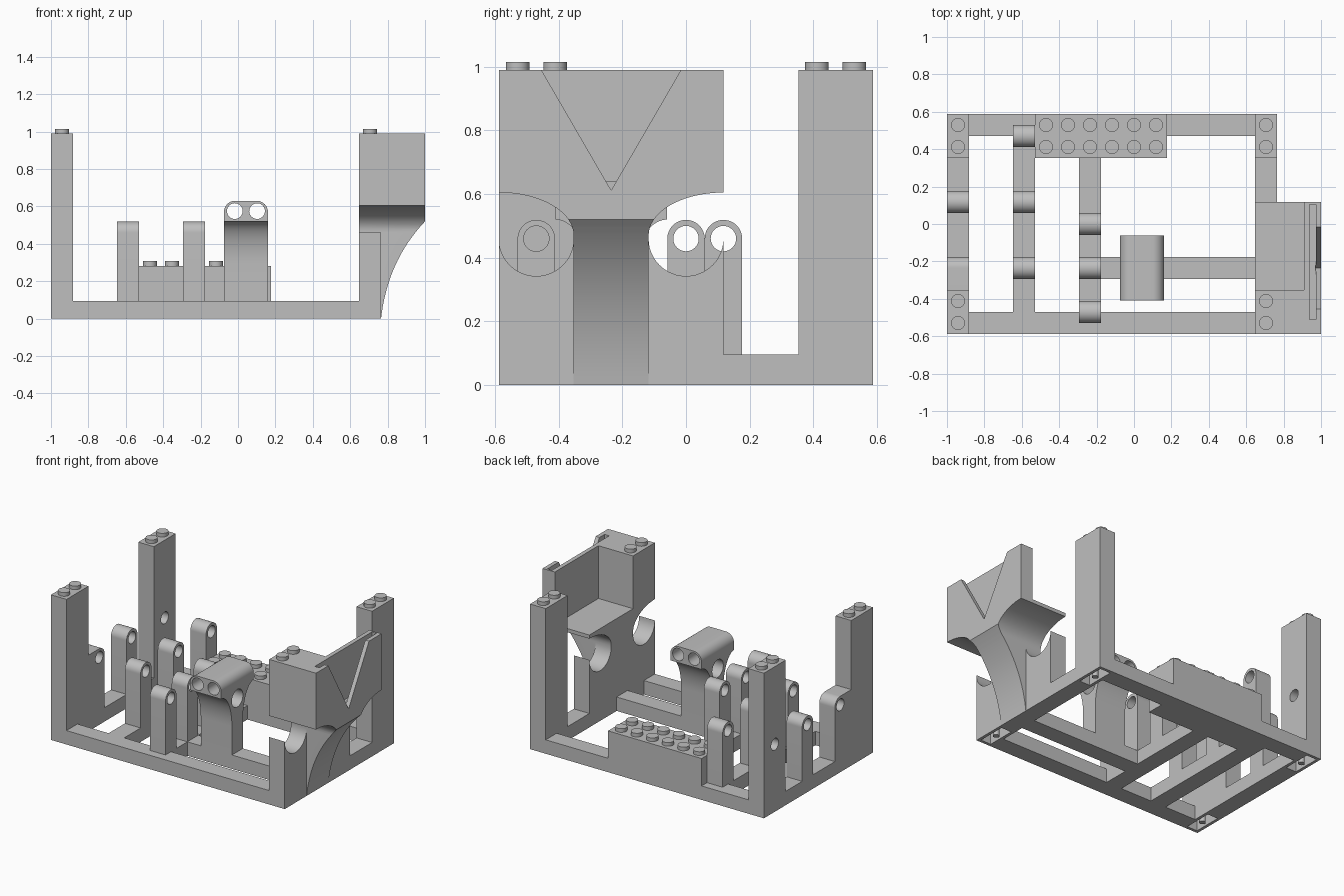
import bpy, bmesh, math
from mathutils import Vector

cube = bpy.data.objects.get("Cube")
if cube:
    bpy.data.objects.remove(cube, do_unlink=True)

U = 2 / 17                # one stud pitch
H = 0.095                 # rail height
TOP = 0.99                # tower height
HOLE_Z = 0.46

grey = bpy.data.materials.new("plain grey")
grey.use_nodes = True
colour = (0.52, 0.52, 0.52, 1)
grey.diffuse_color = colour
grey.node_tree.nodes["Principled BSDF"].inputs["Base Color"].default_value = colour


def gx(i):
    return -1 + i * U


def prism(name, points, axis, lo, hi):
    """Extrude a 2D outline along an axis; outline uses the other two axes in order."""
    def place(p, d):
        return {"x": (d, p[0], p[1]), "y": (p[0], d, p[1]), "z": (p[0], p[1], d)}[axis]
    bm = bmesh.new()
    face = bm.faces.new([bm.verts.new(place(p, lo)) for p in points])
    out = bmesh.ops.extrude_face_region(bm, geom=[face])
    shift = Vector(place((0, 0), hi - lo))
    bmesh.ops.translate(bm, vec=shift, verts=[v for v in out["geom"] if isinstance(v, bmesh.types.BMVert)])
    bmesh.ops.recalc_face_normals(bm, faces=bm.faces)
    mesh = bpy.data.meshes.new(name)
    bm.to_mesh(mesh)
    bm.free()
    mesh.materials.append(grey)
    ob = bpy.data.objects.new(name, mesh)
    bpy.context.collection.objects.link(ob)
    return ob


def box(name, x, y, z):
    return prism(name, [(x[0], y[0]), (x[1], y[0]), (x[1], y[1]), (x[0], y[1])], "z", *z)


def arc(c, rx, ry, start, end, n=16):
    angles = [math.radians(start + (end - start) * k / n) for k in range(n + 1)]
    return [(c[0] + rx * math.cos(a), c[1] + ry * math.sin(a)) for a in angles]


def rod(name, c, r, axis, lo, hi):
    return prism(name, arc(c, r, r, 0, 360, 32)[:-1], axis, lo, hi)


def select(ob):
    bpy.ops.object.select_all(action="DESELECT")
    ob.select_set(True)
    bpy.context.view_layer.objects.active = ob


def cut(ob, *cutters):
    select(ob)
    for c in cutters:
        c.hide_render = True
        mod = ob.modifiers.new("cut", "BOOLEAN")
        mod.operation, mod.solver, mod.object = "DIFFERENCE", "EXACT", c
        bpy.ops.object.modifier_apply(modifier=mod.name)
        bpy.data.objects.remove(c, do_unlink=True)
    return ob


def smooth(ob):
    select(ob)
    bpy.ops.object.shade_smooth_by_angle(angle=math.radians(30))


def stud(x, y, z):
    smooth(rod("stud", (x, y), 0.037, "z", z - 0.005, z + 0.025))


def socket(ob, x, y):
    """Hollow the underside of a tower and leave a small tube in it."""
    t = 0.02
    cut(ob, box("pocket", (x + t, x + U - t), (y + t, y + 2 * U - t), (-0.1, 0.07)))
    smooth(rod("socket_pin", (x + U / 2, y + U), 0.02, "z", 0, 0.08))


# base frame; the corners are filled by the towers
for name, x, y in [
    ("front_rail", (gx(1), gx(14)), (-5 * U, -4 * U)),
    ("back_rail_left", (gx(10), gx(14)), (4 * U, 5 * U)),
    ("back_rail_right", (gx(1), gx(4)), (4 * U, 5 * U)),
    ("outer_side_rail", (gx(0), gx(1)), (-3 * U, 3 * U)),
    ("inner_side_rail", (gx(14), gx(15)), (U, 3 * U)),
    ("cross_rail_outer", (gx(3), gx(4)), (-4 * U, 4 * U)),
    ("cross_rail_middle", (gx(6), gx(7)), (-4 * U, 3 * U)),
    ("long_rail", (gx(7), gx(14)), (-2.5 * U, -1.5 * U)),
]:
    box(name, x, y, (0, H))

# studded brick
box("studded_brick", (gx(4), gx(10)), (3 * U, 5 * U), (0, 0.282))
for i in range(6):
    for j in range(2):
        stud(gx(4.5 + i), (3.5 + j) * U, 0.282)

# corner towers
for name, i, j in [("tower_front", 0, -5), ("tower_back", 0, 3), ("tower_back_inner", 14, 3)]:
    tower = box(name, (gx(i), gx(i + 1)), (j * U, (j + 2) * U), (0, TOP))
    socket(tower, gx(i), j * U)
    if name == "tower_back":
        cut(tower, rod("bore", (4 * U, HOLE_Z), 0.04, "x", -1.2, -0.8))
    smooth(tower)
for i, j in [(0, -5), (0, 3), (14, 3), (14, -5)]:
    for k in (0.5, 1.5):
        stud(gx(i + 0.5), (j + k) * U, TOP)

# upright axle lugs with round tops
for i, y in [(0, 1), (0, -2), (3, 4), (3, 1), (3, -2), (6, 0), (6, -2), (6, -4)]:
    c, r = (y * U, HOLE_Z), U / 2
    if (i, y) == (0, -2):
        outline = [(-3 * U, 0), (c[0] + r, 0)] + arc(c, r, r, 0, 90) + [(-3 * U, HOLE_Z + r)]
    else:
        outline = [(c[0] - r, 0), (c[0] + r, 0)] + arc(c, r, r, 0, 180, 24)
    lug = prism("axle_lug", outline, "x", gx(i), gx(i + 1))
    smooth(cut(lug, rod("bore", c, 0.04, "x", -1.2, 1)))

# flared centre support with rounded head
mid, half, x0, x1 = -2 * U, 0.175, -0.075, 0.16
right = [(mid + U / 2, 0)] + arc((mid + half, 0.29), half - U / 2, 0.23, 180, 90)
right.append((mid + half, 0.63))
outline = right + [(2 * mid - y, z) for y, z in reversed(right)]
support = prism("centre_support", outline, "x", x0, x1)
r = 0.06
for cx, start, edge in [(x0 + r, 90, x0), (x1 - r, 0, x1)]:
    s = -1 if start else 1
    corner = arc((cx, 0.63 - r), r, r, start, start + 90, 12)
    corner += [(edge, 0.7), (edge + s * 0.05, 0.7), (edge + s * 0.05, 0.5), (edge, 0.5)] if start == 0 else []
    if start == 0:
        corner = arc((cx, 0.63 - r), r, r, 0, 90, 12) + [(cx, 0.7), (edge + 0.05, 0.7), (edge + 0.05, 0.63 - r)]
    else:
        corner += [(edge - 0.05, 0.63 - r), (edge - 0.05, 0.7), (cx, 0.7)]
    cut(support, prism("corner_round", corner, "y", -1, 1))
for cx in (x0 + 0.058, x1 - 0.058):
    cut(support, rod("bore", (cx, 0.575), 0.042, "y", -1, 1))
smooth(cut(support, rod("cross_bore", (mid, HOLE_Z), 0.06, "x", -1, 1)))

# big side block: side outline curves in to a neck, then to a wall with round seats
neck, wide = U, 3 * U
side = [(mid + wide, 0), (mid + wide, HOLE_Z)]
side += arc((mid + 2 * U, HOLE_Z), U, U, 360, 180, 24)[1:]
side += arc((mid + wide, 0.47), 2 * U, 0.135, 180, 90)
side.append((mid + wide, TOP))
outline = side + [(2 * mid - y, z) for y, z in reversed(side)]
block = prism("side_block", outline, "x", gx(14), 1.0)

# concave underside of the overhang, full width outside the neck
a, b, c = Vector((gx(15), 0)), Vector((0.80, 0.31)), Vector((1.0, 0.52))
curve = [tuple(a * (1 - t) ** 2 + b * 2 * t * (1 - t) + c * t * t) for t in [k / 20 for k in range(21)]]
cut(block, prism("underside", curve + [(1.1, 0.52), (1.1, -0.1), (gx(15), -0.1)], "y", -1, 1))
for lo, hi in [(-1, mid - neck), (mid + neck, 1)]:
    cut(block, box("seat_clear", (gx(15), 1.2), (lo, hi), (-0.1, 0.465)))

# inner recess, plate slot and triangular window
cut(block,
    box("recess", (0.5, 0.908), (-3 * U, 1), (0.63, 1.2)),
    box("plate_slot", (0.937, 0.972), (-0.51, 0.105), (0.64, 1.2)),
    prism("window", [(mid, 0.612), (mid + 0.225, 1.0), (mid - 0.225, 1.0)], "x", 0.97, 1.1))
socket(block, gx(14), -5 * U)
smooth(block)
